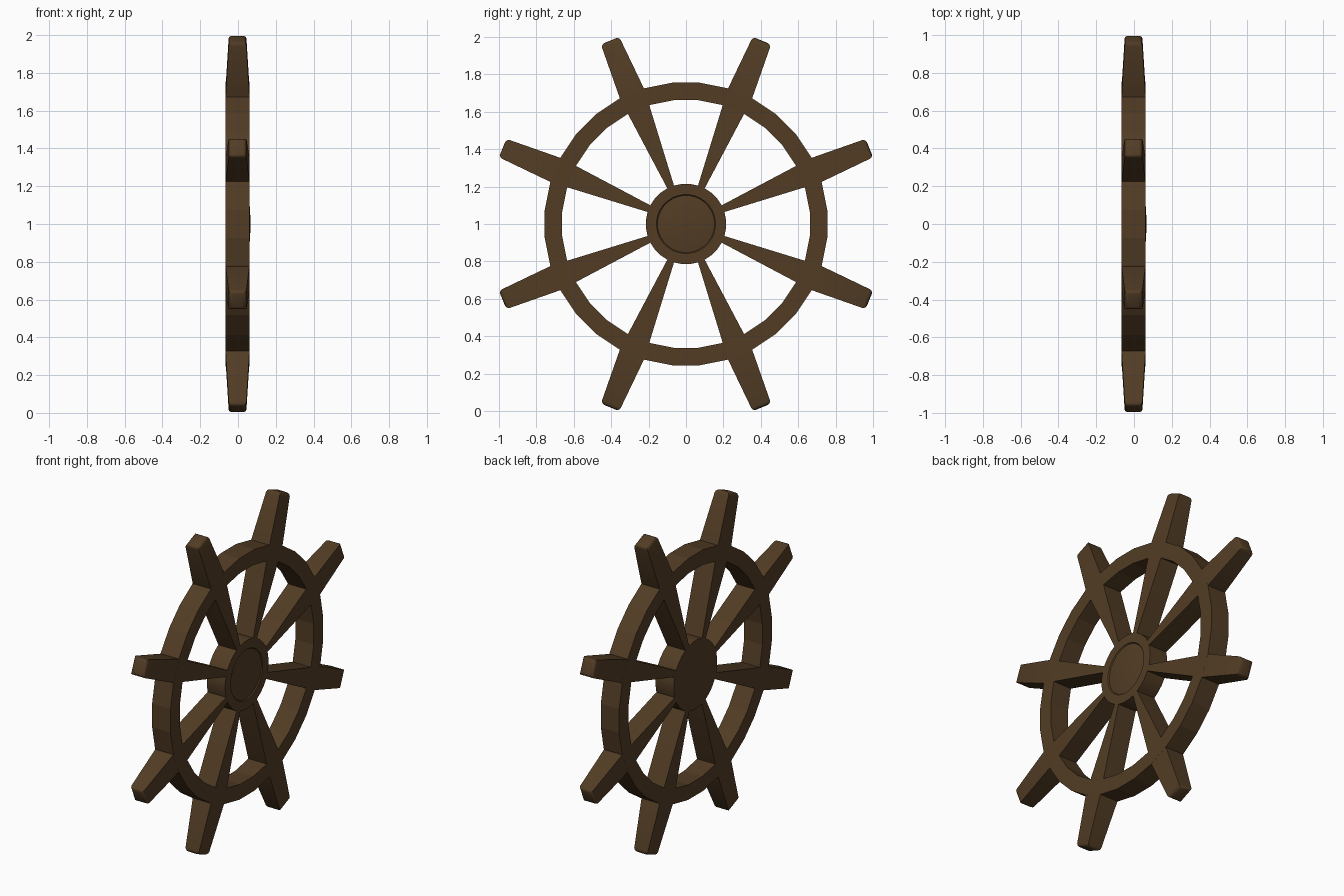
import bpy, bmesh
from math import pi, cos, sin, radians
from mathutils import Matrix, Vector

if "Cube" in bpy.data.objects:
    bpy.data.objects.remove(bpy.data.objects["Cube"])

SIDES = 32
BACK, FRONT = -0.066, 0.061          # x range of the flat wheel faces
MID = (BACK + FRONT) / 2
CENTRE = Vector((0, 0, 1))

wood = bpy.data.materials.new("dark_wood")
wood.diffuse_color = (0.085, 0.046, 0.018, 1)
wood.use_nodes = True
wood.node_tree.nodes["Principled BSDF"].inputs["Base Color"].default_value = wood.diffuse_color


def finish(name, bm, smooth=None):
    bmesh.ops.recalc_face_normals(bm, faces=bm.faces)
    mesh = bpy.data.meshes.new(name)
    bm.to_mesh(mesh)
    bm.free()
    mesh.materials.append(wood)
    obj = bpy.data.objects.new(name, mesh)
    bpy.context.collection.objects.link(obj)
    if smooth:
        bpy.ops.object.select_all(action='DESELECT')
        obj.select_set(True)
        bpy.context.view_layer.objects.active = obj
        bpy.ops.object.shade_smooth_by_angle(angle=radians(smooth))
    return obj


def lathe(name, profile, closed, smooth=None):
    """Spin an (x, radius) profile around the wheel axis."""
    bm = bmesh.new()
    rings = []
    for i in range(SIDES):
        a = 2 * pi * (i + 0.5) / SIDES
        rings.append([bm.verts.new(CENTRE + Vector((x, r * cos(a), r * sin(a))))
                      for x, r in profile])
    n = len(profile)
    for i in range(SIDES):
        p, q = rings[i], rings[(i + 1) % SIDES]
        for j in range(n if closed else n - 1):
            k = (j + 1) % n
            bm.faces.new((p[j], p[k], q[k], q[j]))
    if not closed:
        bm.faces.new([r[0] for r in rings])
        bm.faces.new([r[-1] for r in rings])
    return finish(name, bm, smooth)


# Rim: faceted square-section ring
lathe("rim", [(BACK, 0.665), (FRONT, 0.665), (FRONT, 0.759), (BACK, 0.759)], True)

# Hub: flat back, raised border and shallow domed boss on the +x side
lathe("hub", [(BACK, 0.215), (FRONT, 0.215), (FRONT, 0.158), (0.055, 0.153),
              (0.060, 0.12), (0.064, 0.07), (0.066, 0.02)], False, 25)


# Spokes: widen out to the rim, then taper into a rounded handle
def spoke(name, angle):
    bm = bmesh.new()
    sections = [(0.18, 0.032, FRONT - BACK), (0.75, 0.14, FRONT - BACK),
                (1.061, 0.106, 0.092)]
    loops = []
    for r, w, t in sections:
        loops.append([bm.verts.new((MID + sx * t / 2, sy * w / 2, r))
                      for sx, sy in ((-1, -1), (1, -1), (1, 1), (-1, 1))])
    for a, b in zip(loops, loops[1:]):
        for i in range(4):
            j = (i + 1) % 4
            bm.faces.new((a[i], a[j], b[j], b[i]))
    bm.faces.new(loops[0])
    tip = bm.faces.new(loops[-1])
    bmesh.ops.bevel(bm, geom=list(tip.edges), offset=0.02, segments=3,
                    profile=0.5, affect='EDGES')
    bm.transform(Matrix.Translation(CENTRE) @ Matrix.Rotation(angle, 4, 'X'))
    return finish(name, bm, 35)


for i in range(8):
    spoke(f"spoke_{i + 1}", radians(22.5 + 45 * i))
